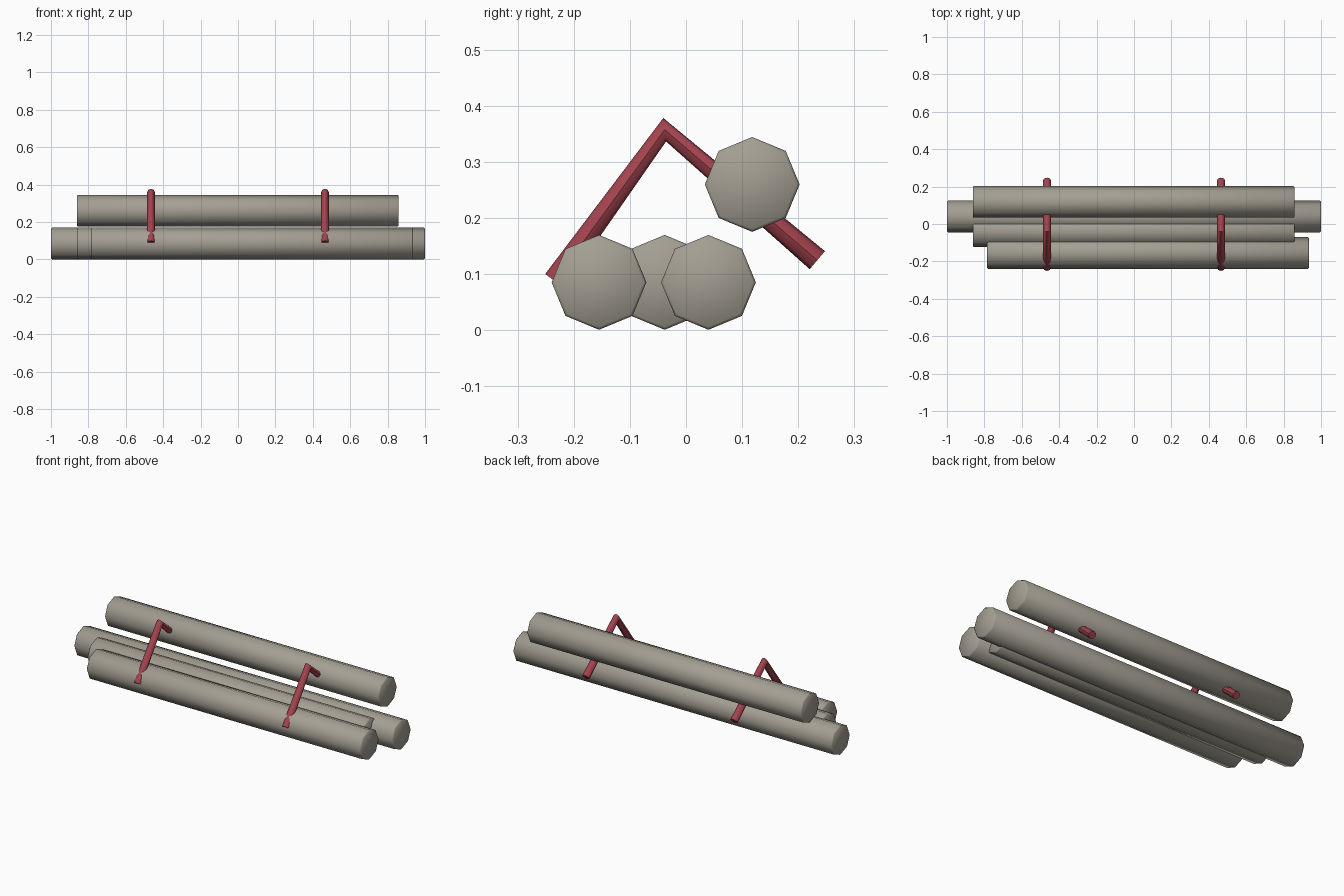
import bpy, bmesh, math
from mathutils import Vector

if "Cube" in bpy.data.objects:
    bpy.data.objects.remove(bpy.data.objects["Cube"])


def material(name, rgb):
    m = bpy.data.materials.new(name)
    m.diffuse_color = (*rgb, 1)
    m.use_nodes = True
    m.node_tree.nodes["Principled BSDF"].inputs["Base Color"].default_value = m.diffuse_color
    return m


WOOD = material("weathered_wood", (0.37, 0.345, 0.29))
RED = material("red_strap", (0.36, 0.055, 0.075))


def tube(name, rings, mat, smooth_angle):
    """Loft 8-sided rings given as (centre, u axis, v axis), capped at both ends."""
    bm = bmesh.new()
    loops = []
    for c, u, v in rings:
        loops.append([bm.verts.new(Vector(c) + Vector(u) * math.cos(i * math.pi / 4)
                                   + Vector(v) * math.sin(i * math.pi / 4)) for i in range(8)])
    for a, b in zip(loops, loops[1:]):
        for i in range(8):
            j = (i + 1) % 8
            bm.faces.new((a[i], a[j], b[j], b[i]))
    bm.faces.new(loops[0][::-1])
    bm.faces.new(loops[-1])
    bmesh.ops.recalc_face_normals(bm, faces=bm.faces)
    mesh = bpy.data.meshes.new(name)
    bm.to_mesh(mesh)
    bm.free()
    mesh.materials.append(mat)
    ob = bpy.data.objects.new(name, mesh)
    bpy.context.collection.objects.link(ob)
    bpy.ops.object.select_all(action='DESELECT')
    ob.select_set(True)
    bpy.context.view_layer.objects.active = ob
    bpy.ops.object.shade_smooth_by_angle(angle=math.radians(smooth_angle))


# Logs: octagonal cylinders with small chamfered ends
R, C = 0.0845, 0.005


def log(name, x0, x1, y, z):
    tube(name, [((x, y, z), (0, r, 0), (0, 0, r)) for x, r in
                ((x0, R - C), (x0 + C, R), (x1 - C, R), (x1, R - C))], WOOD, 50)


log("front_log", -0.785, 0.935, -0.155, 0.0855)
log("middle_log", -0.862, 0.858, -0.038, 0.0855)
log("back_log", -1.0, 1.0, 0.04, 0.0855)
log("upper_log", -0.862, 0.858, 0.118, 0.26)

# Bent rods: one ring at each end and one along the bend
START, BEND, END = Vector((0, -0.234, 0.088)), Vector((0, -0.038, 0.3575)), Vector((0, 0.234, 0.125))
d1, d2 = (BEND - START).normalized(), (END - BEND).normalized()
SIDE = Vector((1, 0, 0))
r = 0.021
for name, x in (("left_rod", -0.465), ("right_rod", 0.465)):
    rings = [(p + SIDE * x, SIDE * r, SIDE.cross(d) * -r) for p, d in
             ((START, d1), (BEND, (d1 + d2).normalized()), (END, d2))]
    tube(name, rings, RED, 50)
